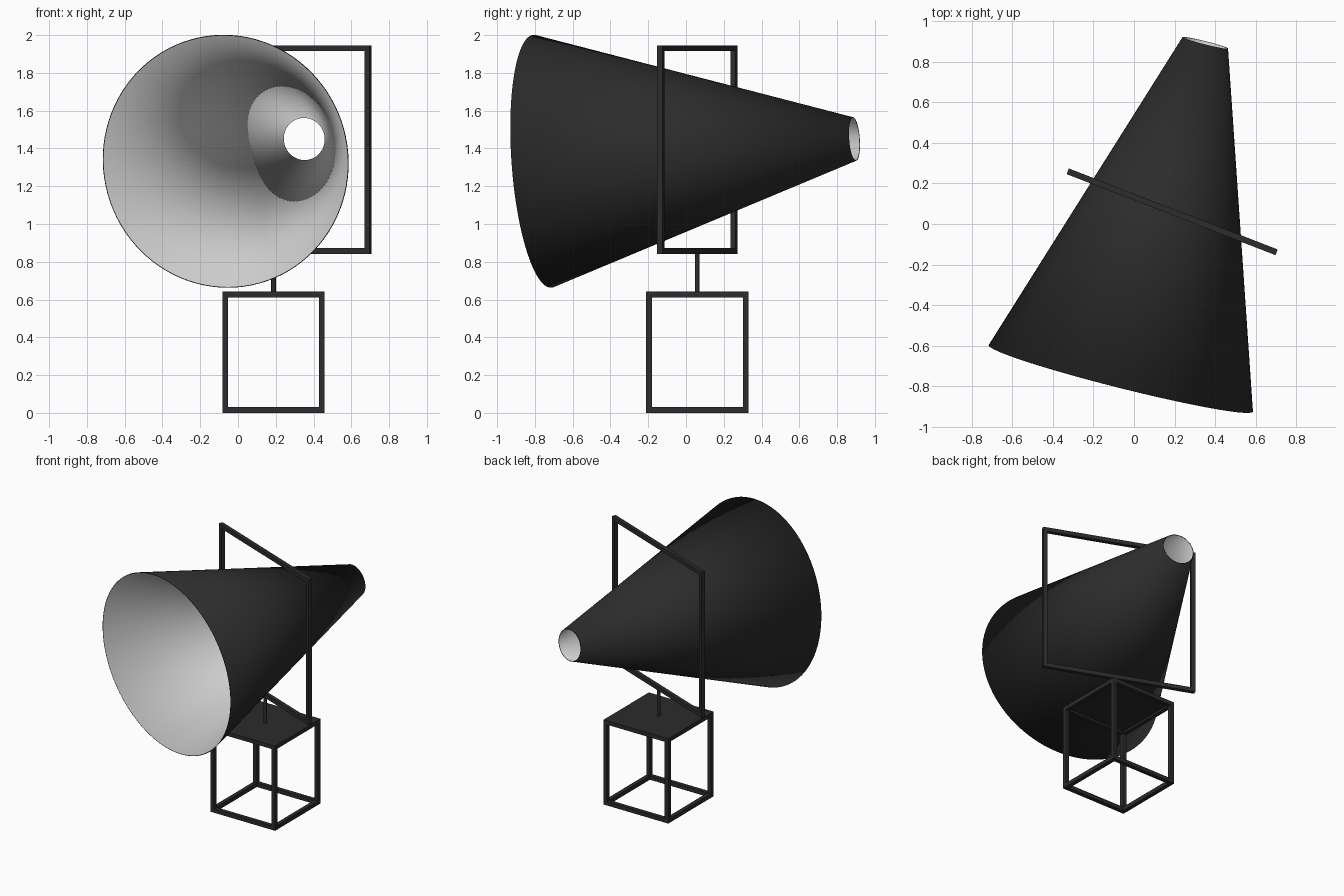
import bpy, math
from mathutils import Vector, Matrix

if "Cube" in bpy.data.objects:
    bpy.data.objects.remove(bpy.data.objects["Cube"])


def make_material(name, v):
    m = bpy.data.materials.new(name)
    m.diffuse_color = (v, v, v, 1)
    m.use_nodes = True
    m.node_tree.nodes["Principled BSDF"].inputs["Base Color"].default_value = m.diffuse_color
    return m


black = make_material("black_metal", 0.025)
pale = make_material("pale_lining", 0.6)
BASE = Vector((0.188, 0.06, 0))
T = 0.03  # bar thickness


def box(name, size, loc, turn=0.0):
    """Box placed relative to the stand axis, turned about that axis."""
    bpy.ops.mesh.primitive_cube_add(size=1)
    o = bpy.context.object
    o.name = name
    rot = Matrix.Rotation(turn, 4, 'Z')
    o.data.transform(Matrix.Translation(loc) @ Matrix.Diagonal((*size, 1)))
    o.matrix_world = Matrix.Translation(BASE) @ rot
    o.data.materials.append(black)
    return o


# Open shade: thin truncated cone with a pale inside
big, small = Vector((-0.065, -0.76, 1.332)), Vector((0.351, 0.892, 1.45))
axis = small - big
bpy.ops.mesh.primitive_cone_add(
    vertices=96, radius1=0.671, radius2=0.1155, depth=axis.length,
    end_fill_type='NOTHING', location=(big + small) / 2,
    rotation=axis.to_track_quat('Z', 'Y').to_euler())
shade = bpy.context.object
shade.name = "cone_shade"
shade.data.materials.append(black)
shade.data.materials.append(pale)
shell = shade.modifiers.new("shell", 'SOLIDIFY')
shell.thickness = 0.004
shell.offset = -1
shell.material_offset = 1
bpy.ops.object.shade_smooth_by_angle(angle=math.radians(30))

# Turned square hoop around the shade
L, z0, z1 = 1.103, 0.842, 1.945
turn = math.radians(-21.2)
for side, s in (("left", -1), ("right", 1)):
    box(f"hoop_{side}_bar", (T, T, z1 - z0), (s * (L - T) / 2, 0, (z0 + z1) / 2), turn)
for level, z in (("bottom", z0 + T / 2), ("top", z1 - T / 2)):
    box(f"hoop_{level}_bar", (L - 2 * T, T, T), (0, 0, z), turn)

# Post between hoop and base
bpy.ops.mesh.primitive_cylinder_add(vertices=24, radius=0.012, depth=0.235,
                                    location=BASE + Vector((0, 0, 0.74)))
post = bpy.context.object
post.name = "post"
post.data.materials.append(black)
bpy.ops.object.shade_smooth_by_angle(angle=math.radians(40))

# Open box base with a closed top
W, H = 0.542, 0.642
e = (W - T) / 2
for sx in (-1, 1):
    for sy in (-1, 1):
        box("base_leg", (T, T, H), (sx * e, sy * e, H / 2))
for level, z in (("bottom", T / 2), ("top", H - T / 2)):
    for s in (-1, 1):
        box(f"base_{level}_rail_x", (W - 2 * T, T, T), (0, s * e, z))
        box(f"base_{level}_rail_y", (T, W - 2 * T, T), (s * e, 0, z))
box("base_top_plate", (W - 2 * T, W - 2 * T, 0.015), (0, 0, H - 0.0075))
